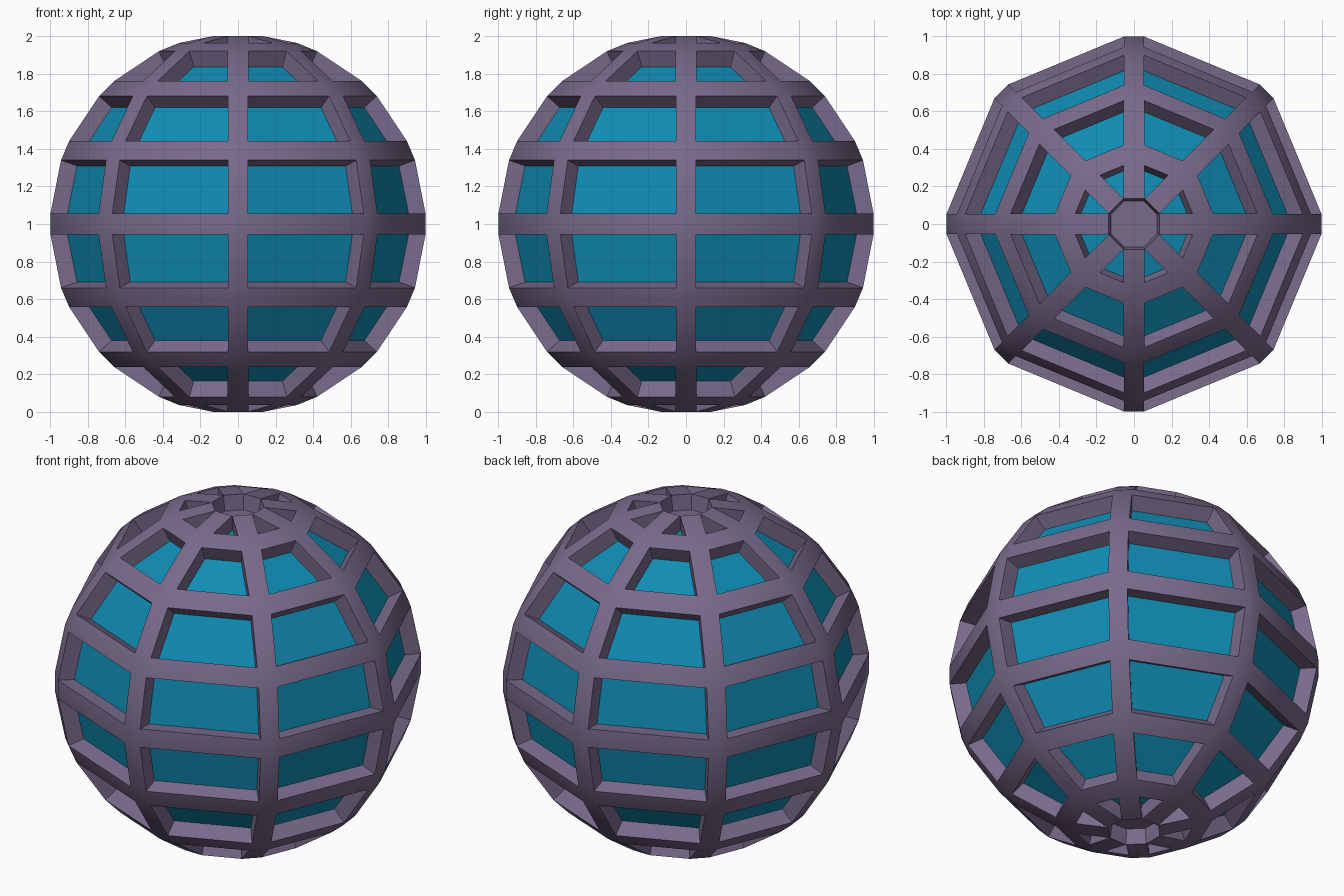
import bpy, bmesh, math
from mathutils import Vector

if "Cube" in bpy.data.objects:
    bpy.data.objects.remove(bpy.data.objects["Cube"])

BAR = 0.056      # half width of the cage bars
DEPTH = 0.91     # recessed panels sit at this fraction of the radius


def material(name, color):
    m = bpy.data.materials.new(name)
    m.diffuse_color = (*color, 1)
    m.use_nodes = True
    m.node_tree.nodes["Principled BSDF"].inputs["Base Color"].default_value = m.diffuse_color
    return m


def add_object(name, bm, mat):
    bmesh.ops.translate(bm, verts=bm.verts, vec=(0, 0, 1))
    me = bpy.data.meshes.new(name)
    bm.to_mesh(me)
    bm.free()
    me.materials.append(mat)
    ob = bpy.data.objects.new(name, me)
    bpy.context.collection.objects.link(ob)
    return ob


purple = material("purple", (0.19, 0.145, 0.26))
blue = material("blue", (0.005, 0.26, 0.45))

# Low-poly ball whose edges are chamfered into flat bars
bm = bmesh.new()
bmesh.ops.create_uvsphere(bm, u_segments=8, v_segments=8, radius=1.03)
bars = set(bmesh.ops.bevel(bm, geom=bm.edges[:], offset=BAR, offset_type='OFFSET',
                           segments=1, profile=0.5, affect='EDGES')["faces"])
top = max(v.co.z for v in bm.verts)
bmesh.ops.scale(bm, verts=bm.verts, vec=Vector((1, 1, 1)) / top)

# Sink every panel and both pole octagons towards the centre
openings = [f for f in bm.faces if f not in bars or len(f.verts) == 8]
floors = bmesh.ops.extrude_discrete_faces(bm, faces=openings)["faces"]
for f in floors:
    bmesh.ops.scale(bm, verts=f.verts[:], vec=(DEPTH,) * 3)
    f.material_index = 0 if len(f.verts) == 8 else 1

# Split the recessed panels from the cage
panels = bm.copy()
bmesh.ops.delete(panels, geom=[f for f in panels.faces if f.material_index == 0], context='FACES')
for f in panels.faces:
    f.material_index = 0
bmesh.ops.delete(bm, geom=[f for f in bm.faces if f.material_index == 1], context='FACES_ONLY')
for f in bm.faces:
    f.smooth = True

cage = add_object("cage", bm, purple)
cage.data.set_sharp_from_angle(angle=math.radians(30))
add_object("recessed_panels", panels, blue)
